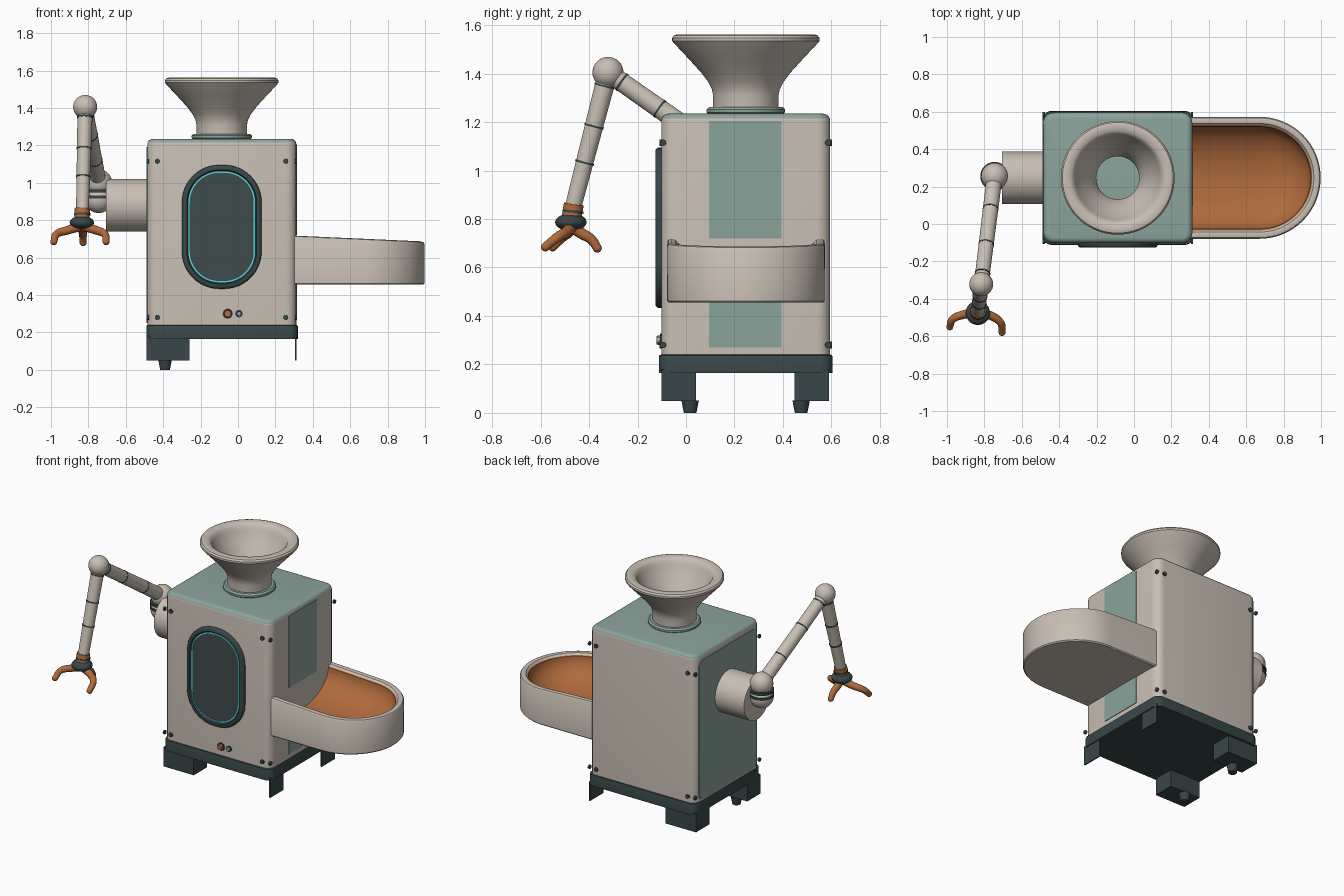
import bpy, bmesh, math
from mathutils import Vector, Matrix

if "Cube" in bpy.data.objects:
    bpy.data.objects.remove(bpy.data.objects["Cube"])


def material(name, rgb):
    m = bpy.data.materials.new(name)
    m.diffuse_color = (*rgb, 1)
    m.use_nodes = True
    m.node_tree.nodes["Principled BSDF"].inputs["Base Color"].default_value = m.diffuse_color
    return m


BEIGE = material("warm beige", (0.58, 0.52, 0.45))
TEAL = material("soft teal", (0.26, 0.37, 0.335))
DARK = material("dark slate", (0.04, 0.062, 0.065))
GLASS = material("window glass", (0.05, 0.07, 0.073))
ORANGE = material("copper orange", (0.43, 0.145, 0.045))
CYAN = material("light cyan", (0.07, 0.68, 0.72))
CX, CY = -0.087, 0.247      # centre of the main body


def finish(name, bm, *mats, angle=35):
    bmesh.ops.recalc_face_normals(bm, faces=bm.faces)
    me = bpy.data.meshes.new(name)
    bm.to_mesh(me)
    bm.free()
    ob = bpy.data.objects.new(name, me)
    bpy.context.collection.objects.link(ob)
    for m in mats:
        me.materials.append(m)
    bpy.ops.object.select_all(action='DESELECT')
    ob.select_set(True)
    bpy.context.view_layer.objects.active = ob
    bpy.ops.object.shade_smooth_by_angle(angle=math.radians(angle))
    return ob


def box_bm(x0, x1, y0, y1, z0, z1):
    bm = bmesh.new()
    bmesh.ops.create_cube(bm, size=1)
    for v in bm.verts:
        v.co = Vector(((x0 + x1) / 2 + v.co.x * (x1 - x0),
                       (y0 + y1) / 2 + v.co.y * (y1 - y0),
                       (z0 + z1) / 2 + v.co.z * (z1 - z0)))
    return bm


def bevel(bm, edges, r, seg=5):
    bmesh.ops.bevel(bm, geom=edges, offset=r, segments=seg, profile=0.5, affect='EDGES')


def box(name, mat, *dims, r=0):
    bm = box_bm(*dims)
    if r:
        bevel(bm, bm.edges[:], r, 3)
    return finish(name, bm, mat)


def loft(name, loops, mats, index=lambda i: 0, caps=(True, True)):
    """Skin a list of closed loops; index(i) gives the material of band i."""
    bm = bmesh.new()
    rows = [[bm.verts.new(p) for p in loop] for loop in loops]
    n = len(rows[0])
    for i in range(len(rows) - 1):
        for j in range(n):
            k = (j + 1) % n
            f = bm.faces.new((rows[i][j], rows[i][k], rows[i + 1][k], rows[i + 1][j]))
            f.material_index = index(i)
    if caps[0]:
        bm.faces.new(rows[0]).material_index = index(0)
    if caps[1]:
        bm.faces.new(rows[-1]).material_index = index(len(rows) - 1)
    return finish(name, bm, *mats)


def rod(name, mat, a, b, r1, r2=None, seg=32):
    a, b = Vector(a), Vector(b)
    d = b - a
    bm = bmesh.new()
    bmesh.ops.create_cone(bm, cap_ends=True, segments=seg, radius1=r1,
                          radius2=r1 if r2 is None else r2, depth=d.length)
    m = Matrix.Translation((a + b) / 2) @ d.to_track_quat('Z', 'Y').to_matrix().to_4x4()
    bmesh.ops.transform(bm, matrix=m, verts=bm.verts)
    return finish(name, bm, mat)


def ball(name, mat, c, r, sz=1):
    bm = bmesh.new()
    bmesh.ops.create_uvsphere(bm, u_segments=32, v_segments=18, radius=r)
    for v in bm.verts:
        v.co = Vector((v.co.x, v.co.y, v.co.z * sz)) + Vector(c)
    return finish(name, bm, mat)


def lathe(name, mat, profile, c=(CX, CY), seg=64):
    loops = [[(c[0] + r * math.cos(2 * math.pi * j / seg),
               c[1] + r * math.sin(2 * math.pi * j / seg), z) for j in range(seg)]
             for r, z in profile]
    return loft(name, loops + loops[:1], [mat], caps=(False, False))


# main body with rounded edges and a teal top
bm = box_bm(-0.485, 0.312, -0.102, 0.595, 0.2, 1.235)
bevel(bm, [e for e in bm.edges if abs(e.verts[0].co.z - e.verts[1].co.z) > 0.5], 0.055)
bevel(bm, [e for e in bm.edges if min(v.co.z for v in e.verts) > 1.2], 0.03)
bm.normal_update()
for f in bm.faces:
    f.material_index = int(f.normal.z > 0.45)
finish("body", bm, BEIGE, TEAL)

# dark base tray
bm = box_bm(-0.49, 0.32, -0.112, 0.605, 0.165, 0.24)
bevel(bm, [e for e in bm.edges if abs(e.verts[0].co.z - e.verts[1].co.z) > 0.05], 0.05)
bevel(bm, [e for e in bm.edges if min(v.co.z for v in e.verts) > 0.23], 0.008, 2)
finish("base", bm, DARK)

# legs: blocks with feet on the left, thin plates on the right
for tag, y0, y1, fy in (("front", -0.102, 0.042, 0.017), ("rear", 0.447, 0.59, 0.475)):
    box(tag + "_left_leg", DARK, -0.488, -0.26, y0, y1, 0.05, 0.18)
    box(tag + "_right_leg", DARK, 0.305, 0.313, y0, y1, 0.05, 0.18)
    rod(tag + "_foot", DARK, (-0.39, fy, 0), (-0.39, fy, 0.052), 0.026, 0.036, 20)

# teal side panels
box("right_panel_upper", TEAL, 0.308, 0.316, 0.095, 0.395, 0.72, 1.205)
box("right_panel_lower", TEAL, 0.308, 0.316, 0.095, 0.395, 0.27, 0.5)
bm = box_bm(-0.489, -0.482, -0.06, 0.555, 0.25, 1.19)
bevel(bm, [e for e in bm.edges if abs(e.verts[0].co.x - e.verts[1].co.x) > 0.005], 0.04)
finish("left_panel", bm, TEAL)


# oval window on the front
def oval(inset, y, hw=0.213, hh=0.331, r=0.2, cz=0.764):
    pts = []
    for q, (sx, sz) in enumerate(((1, 1), (-1, 1), (-1, -1), (1, -1))):
        for k in range(13):
            a = math.pi / 2 * (q + k / 12)
            pts.append((CX + sx * (hw - r) + (r - inset) * math.cos(a), y,
                        cz + sz * (hh - r) + (r - inset) * math.sin(a)))
    return pts


loft("window_frame", [oval(0, -0.09), oval(0, -0.115), oval(0.004, -0.122), oval(0.011, -0.126),
                      oval(0.026, -0.126), oval(0.032, -0.117)], [DARK], caps=(True, False))
loft("window_glass", [oval(0.031, -0.095), oval(0.031, -0.117)], [GLASS])
loft("window_light_ring", [oval(0.034, -0.117), oval(0.034, -0.12), oval(0.042, -0.12),
                           oval(0.042, -0.117)], [CYAN], caps=(False, False))

# control knobs
for name, m, x, r in (("orange_knob", ORANGE, -0.055, 0.021), ("teal_knob", TEAL, 0.005, 0.014)):
    rod(name + "_collar", DARK, (x, -0.1, 0.3), (x, -0.108, 0.3), r + 0.006)
    rod(name, m, (x, -0.1, 0.3), (x, -0.122, 0.3), r, r * 0.85)

# bolts at the corners
for z in (0.28, 1.115):
    for x in (-0.43, 0.255):
        rod("front_bolt", DARK, (x, -0.098, z), (x, -0.11, z), 0.014, seg=16)
        rod("back_bolt", DARK, (x, 0.59, z), (x, 0.602, z), 0.014, seg=16)
    for y in (-0.095, 0.587):
        rod("left_bolt", DARK, (-0.476, y, z), (-0.488, y, z), 0.013, seg=16)
        rod("right_bolt", DARK, (0.304, y, z), (0.316, y, z), 0.013, seg=16)

# hopper funnel and its collar
lathe("hopper", BEIGE, [(0.135, 1.235), (0.135, 1.31), (0.14, 1.335), (0.155, 1.365), (0.185, 1.405),
                        (0.235, 1.46), (0.296, 1.525), (0.304, 1.535), (0.304, 1.547), (0.296, 1.558),
                        (0.282, 1.562), (0.25, 1.558), (0.235, 1.545), (0.225, 1.52), (0.19, 1.45),
                        (0.15, 1.395), (0.122, 1.34), (0.115, 1.31), (0.115, 1.235)])
lathe("hopper_collar", TEAL, [(0.12, 1.232), (0.152, 1.232), (0.162, 1.24), (0.162, 1.252),
                              (0.152, 1.262), (0.12, 1.262)])


# output tray: rounded end, thick rim, scooped orange inside
def tray_loop(r, dz=0.0, z=None):
    pts = [(0.283, -r)] + [(0.672 + r * math.sin(a), -r * math.cos(a))
                           for a in (math.pi * k / 32 for k in range(33))] + [(0.283, r)]
    return [(x, CY + y, (0.718 - 0.032 * (x - 0.283) / 0.715 + dz) if z is None else z)
            for x, y in pts]


rim = [tray_loop(0.318, z=0.455), tray_loop(0.325, z=0.462), tray_loop(0.326, -0.014),
       tray_loop(0.32, -0.004), tray_loop(0.306, 0), tray_loop(0.29, -0.004), tray_loop(0.281, -0.016)]
bowl = [tray_loop(max(0.274 * math.cos(a), 0.002), -0.02 - 0.17 * math.sin(a))
        for a in (math.pi / 2 * k / 14 for k in range(15))]
loft("output_tray", rim + bowl, [BEIGE, ORANGE], lambda i: int(i >= len(rim) - 1))

# shoulder mount
rod("shoulder_mount", BEIGE, (-0.47, CY, 0.88), (-0.705, CY, 0.88), 0.14, seg=48)
shoulder, elbow, wrist = Vector((-0.745, 0.255, 1.0)), Vector((-0.817, -0.322, 1.405)), \
    Vector((-0.832, -0.466, 0.85))
ball("shoulder_lower_ball", BEIGE, (-0.745, 0.255, 0.912), 0.074)
for z in (0.925, 0.957):
    rod("shoulder_ring", DARK, (-0.745, 0.255, z - 0.008), (-0.745, 0.255, z + 0.008), 0.077)
ball("shoulder_ball", BEIGE, shoulder, 0.072)

# jointed arm with dark seam rings
rod("upper_arm", BEIGE, shoulder, elbow, 0.042, 0.039)
rod("forearm", BEIGE, elbow, wrist, 0.041, 0.034)
ball("elbow_ball", BEIGE, elbow, 0.064)
for tag, a, b, stops in (("upper_arm", shoulder, elbow, (0.3, 0.63, 0.9)),
                         ("forearm", elbow, wrist, (0.1, 0.4, 0.67))):
    d = (b - a).normalized() * 0.004
    for t in stops:
        p = a.lerp(b, t)
        rod(tag + "_ring", DARK, p - d, p + d, 0.0425 - (0.004 if tag == "forearm" else 0.001) * t)

# wrist and hand
hand = Vector((-0.835, -0.475, 0.787))
rod("wrist_band", ORANGE, wrist + Vector((0, 0.003, 0.012)), hand, 0.041)
rod("wrist_ring", DARK, wrist + Vector((0, 0, -0.014)), wrist + Vector((0, -0.001, -0.024)), 0.044)
ball("palm", DARK, hand, 0.065, 0.55)

# three curved fingers
fingers = {
    "left_finger": [(-0.85, -0.475, 0.765), (-0.915, -0.485, 0.745), (-0.97, -0.51, 0.725), (-0.985, -0.55, 0.685)],
    "right_finger": [(-0.82, -0.475, 0.765), (-0.755, -0.495, 0.745), (-0.712, -0.53, 0.725), (-0.705, -0.58, 0.685)],
    "rear_finger": [(-0.833, -0.465, 0.765), (-0.831, -0.43, 0.74), (-0.829, -0.39, 0.715), (-0.828, -0.366, 0.68)],
}
for name, pts in fingers.items():
    cu = bpy.data.curves.new(name, 'CURVE')
    cu.dimensions = '3D'
    cu.bevel_depth, cu.bevel_resolution, cu.resolution_u, cu.use_fill_caps = 0.024, 4, 8, True
    sp = cu.splines.new('BEZIER')
    sp.bezier_points.add(len(pts) - 1)
    for k, (bp, p) in enumerate(zip(sp.bezier_points, pts)):
        bp.co, bp.radius = p, 1.05 - 0.1 * k
        bp.handle_left_type = bp.handle_right_type = 'AUTO'
    cu.materials.append(ORANGE)
    bpy.context.collection.objects.link(bpy.data.objects.new(name, cu))
    ball(name + "_tip", ORANGE, pts[-1], 0.0185)
